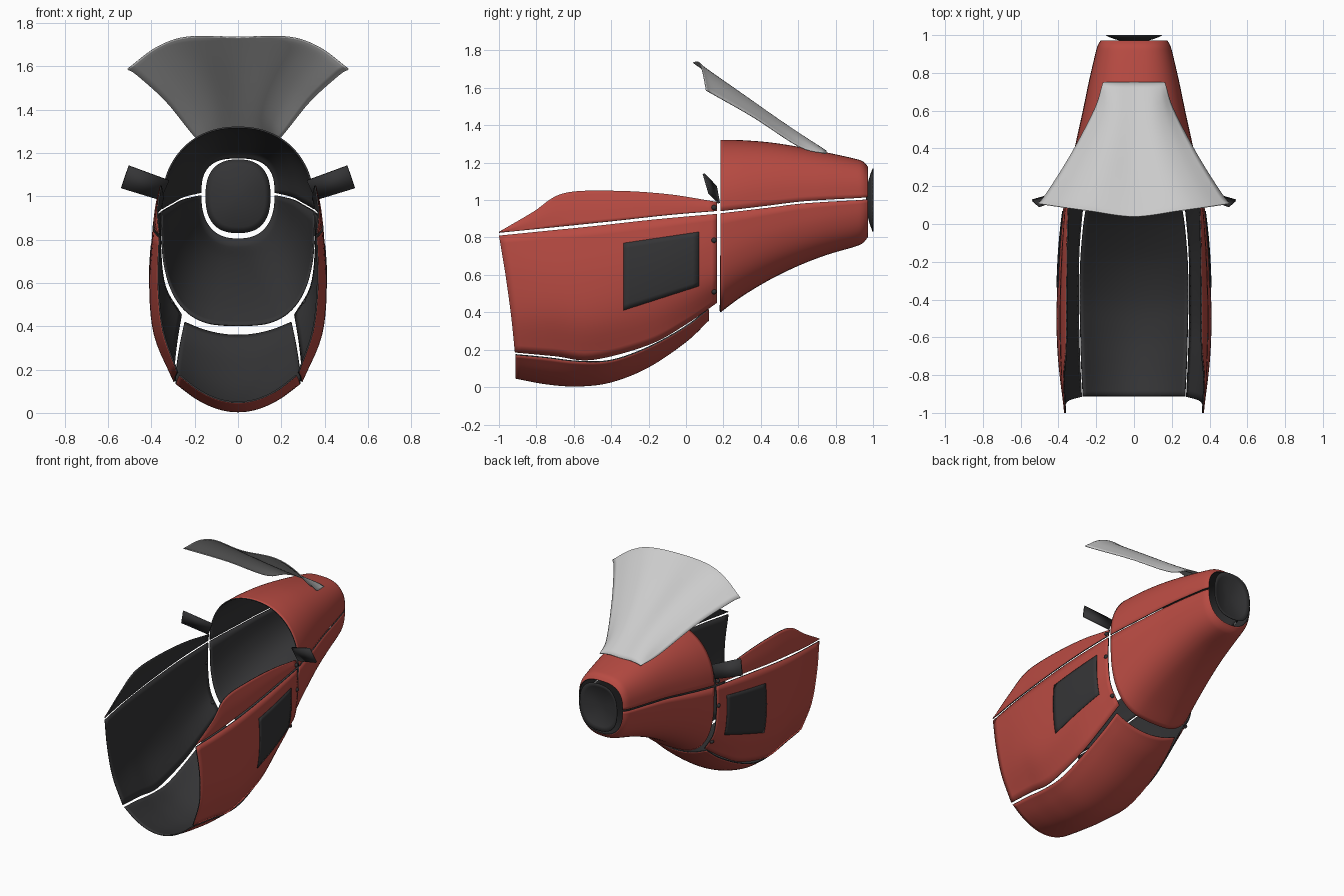
import bpy, bmesh, math
from mathutils import Vector
from mathutils.bvhtree import BVHTree

if "Cube" in bpy.data.objects:
    bpy.data.objects.remove(bpy.data.objects["Cube"])


def material(name, rgb):
    m = bpy.data.materials.new(name)
    m.diffuse_color = (*rgb, 1)
    m.use_nodes = True
    m.node_tree.nodes["Principled BSDF"].inputs["Base Color"].default_value = m.diffuse_color
    return m


RED = material("red_paint", (0.48, 0.07, 0.055))
DARK = material("dark_liner", (0.035, 0.035, 0.037))


def spline(pts, n):
    # Catmull-Rom through control points, n steps per span
    p = [Vector(q) for q in pts]
    p = [2 * p[0] - p[1]] + p + [2 * p[-1] - p[-2]]
    out = []
    for i in range(1, len(p) - 2):
        a, b, c, d = p[i - 1:i + 3]
        for k in range(n):
            t = k / n
            out.append(0.5 * (2 * b + (c - a) * t + (2 * a - 5 * b + 4 * c - d) * t * t
                              + (3 * b - a - 3 * c + d) * t ** 3))
    return out + [p[-2]]


def symmetric(row):
    # row runs from centre line outward; returns the full-width row
    return [(-x, y, z) for x, y, z in row[:0:-1]] + list(row)


def make(name, verts, faces, mats, thick=0.008, mirror=False):
    me = bpy.data.meshes.new(name)
    me.from_pydata([tuple(v) for v in verts], [], faces)
    # point the normals away from the body axis
    if sum(f.normal.dot(f.center - Vector((0, f.center.y, 0.75))) for f in me.polygons) < 0:
        me.flip_normals()
    ob = bpy.data.objects.new(name, me)
    bpy.context.collection.objects.link(ob)
    for m in mats:
        me.materials.append(m)
    if mirror:
        ob.modifiers.new("mirror", 'MIRROR')
    s = ob.modifiers.new("shell", 'SOLIDIFY')
    s.thickness, s.offset = thick, -1
    if len(mats) > 1:
        s.material_offset = s.material_offset_rim = 1
    bpy.ops.object.select_all(action='DESELECT')
    ob.select_set(True)
    bpy.context.view_layer.objects.active = ob
    bpy.ops.object.shade_smooth_by_angle(angle=math.radians(35))
    return ob


def grid_faces(r, c):
    return [(i * c + j, i * c + j + 1, (i + 1) * c + j + 1, (i + 1) * c + j)
            for i in range(r - 1) for j in range(c - 1)]


def loft(name, rows, mats, n=5, m=6, **kw):
    rows = [spline(r, n) for r in rows]
    cols = [spline(c, m) for c in zip(*rows)]
    verts = [v for col in cols for v in col]
    return make(name, verts, grid_faces(len(cols), len(cols[0])), mats, **kw)


# Lower side panels: rows run from belly seam up to the shoulder seam
side = loft("lower_side_panel", [
    [(.283, -.915, .185), (.35, -.935, .38), (.372, -.965, .6), (.367, -1, .81)],
    [(.293, -.7, .165), (.38, -.71, .38), (.402, -.72, .6), (.388, -.75, .835)],
    [(.298, -.5, .145), (.388, -.5, .36), (.41, -.5, .6), (.394, -.5, .86)],
    [(.298, -.2, .225), (.375, -.2, .42), (.402, -.2, .64), (.386, -.2, .893)],
    [(.285, 0, .335), (.36, 0, .50), (.385, 0, .7), (.373, 0, .912)],
    [(.265, .165, .45), (.34, .165, .58), (.362, .165, .75), (.36, .165, .926)],
], (RED, DARK), mirror=True)

# Upper side panels: seam edge, middle, free top edge
upper = [(-1, .367, .825, .366, .83), (-.82, .384, .843, .374, .935),
         (-.66, .389, .86, .362, 1.035), (-.4, .391, .887, .36, 1.05),
         (-.1, .379, .92, .356, 1.032), (.165, .36, .942, .348, .99)]
loft("upper_side_panel",
     [[(a, y, b), ((a + c) / 2 + .004, y, (b + d) / 2), (c, y, d)] for y, a, b, c, d in upper],
     (RED, DARK), mirror=True)

# Belly pan: y, centre z, edge x, edge z
belly = [(-.912, .045, .272, .17), (-.75, .015, .28, .155), (-.58, .003, .285, .135),
         (-.4, .025, .288, .14), (-.2, .105, .285, .21), (0, .24, .268, .32), (.122, .355, .248, .415)]
loft("belly_pan",
     [symmetric([(xe * t, y, zb + (ze - zb) * t ** 2) for t in (0, .33, .67, 1)])
      for y, zb, xe, ze in belly], (RED, DARK))

# Tail cone: y, half width, seam z, top z, bottom z
cone = [(.185, .357, .935, 1.322, .40), (.3, .336, .948, 1.32, .485), (.45, .304, .966, 1.308, .575),
        (.6, .271, .985, 1.285, .648), (.75, .240, .996, 1.255, .706), (.9, .205, 1.004, 1.222, .75),
        (.945, .192, 1.007, 1.207, .77), (.972, .176, 1.01, 1.18, .80)]


def half_section(w, zs, h, n, y):
    row = []
    for k in range(9):
        a = math.pi / 2 * (1 - k / 8 * .99)
        row.append((w * max(0, math.cos(a)) ** (2 / n), y, zs + h * math.sin(a) ** (2 / n)))
    row[0] = (0, y, zs + h)
    row[-1] = (w, y, zs + math.copysign(.006, h))
    return symmetric(row)


def blend(y, a, b):
    return a + (b - a) * (y - .185) / .787


loft("tail_cone_top", [half_section(w, zs, zt - zs, blend(y, 2.2, 2.7), y)
                       for y, w, zs, zt, zb in cone], (RED, DARK), n=3, m=5)
loft("tail_cone_bottom", [half_section(w, zs, zb - zs, blend(y, 2.9, 2.4), y)
                          for y, w, zs, zt, zb in cone], (RED, DARK), n=3, m=5)

# Dished end cap behind the tail opening
verts, faces, N = [(0, .962, 1)], [], 48
for i in range(1, 7):
    r = i / 6
    for k in range(N):
        c, s = math.cos(2 * math.pi * k / N), math.sin(2 * math.pi * k / N)
        verts.append((.15 * r * math.copysign(abs(c) ** .8, c), .962 + .036 * r * r,
                      1 + .17 * r * math.copysign(abs(s) ** .8, s)))
        a, b = (i - 1) * N + 1 + k, (i - 1) * N + 1 + (k + 1) % N
        faces.append((0, a, b) if i == 1 else (a - N, a, b, b - N))
make("tail_cap", verts, faces, (DARK,), thick=.004)

# Flared windscreen, rows from base to free edge
loft("windscreen", [symmetric(r) for r in [
    [(0, .752, 1.262), (.08, .752, 1.264), (.13, .752, 1.258), (.165, .75, 1.25)],
    [(0, .555, 1.388), (.1, .56, 1.388), (.165, .58, 1.35), (.21, .61, 1.285)],
    [(0, .29, 1.562), (.15, .305, 1.567), (.25, .33, 1.525), (.335, .37, 1.44)],
    [(0, .09, 1.702), (.22, .115, 1.70), (.35, .135, 1.655), (.467, .16, 1.56)],
    [(0, .04, 1.737), (.23, .07, 1.738), (.375, .09, 1.69), (.512, .11, 1.588)],
]], (), thick=.005)

# Dark winglets either side of the opening
make("winglet", [(.32, .165, 1.075), (.505, .10, 1.143), (.54, .13, 1.04), (.36, .182, .985)],
     [(0, 1, 2, 3)], (DARK,), thick=.012, mirror=True)

# Patches and bolts sit on the side panel surface
tree = BVHTree.FromPolygons([v.co for v in side.data.vertices],
                            [p.vertices for p in side.data.polygons])


def on_side(y, z, lift=.004):
    hit = tree.ray_cast(Vector((1, y, z)), Vector((-1, 0, 0)))[0]
    return Vector((hit.x + lift if hit else .36, y, z))


K = 13
verts = []
for i in range(K):
    t = i / (K - 1)
    lo, hi = .41 + .13 * t, .77 + .06 * t
    verts += [on_side(-.335 + .405 * t, lo + (hi - lo) * j / (K - 1)) for j in range(K)]
make("side_vent_patch", verts, grid_faces(K, K), (DARK,), thick=.006, mirror=True)

for z in (.96, .785, .51):
    bpy.ops.mesh.primitive_uv_sphere_add(segments=16, ring_count=8, radius=.014,
                                         location=(0, 0, 0))
    bolt = bpy.context.object
    bolt.name = "panel_bolt"
    p = on_side(.15, z, 0)
    for v in bolt.data.vertices:
        v.co = v.co + p
    bolt.data.materials.append(DARK)
    bolt.modifiers.new("mirror", 'MIRROR')
    bpy.ops.object.shade_smooth_by_angle()
